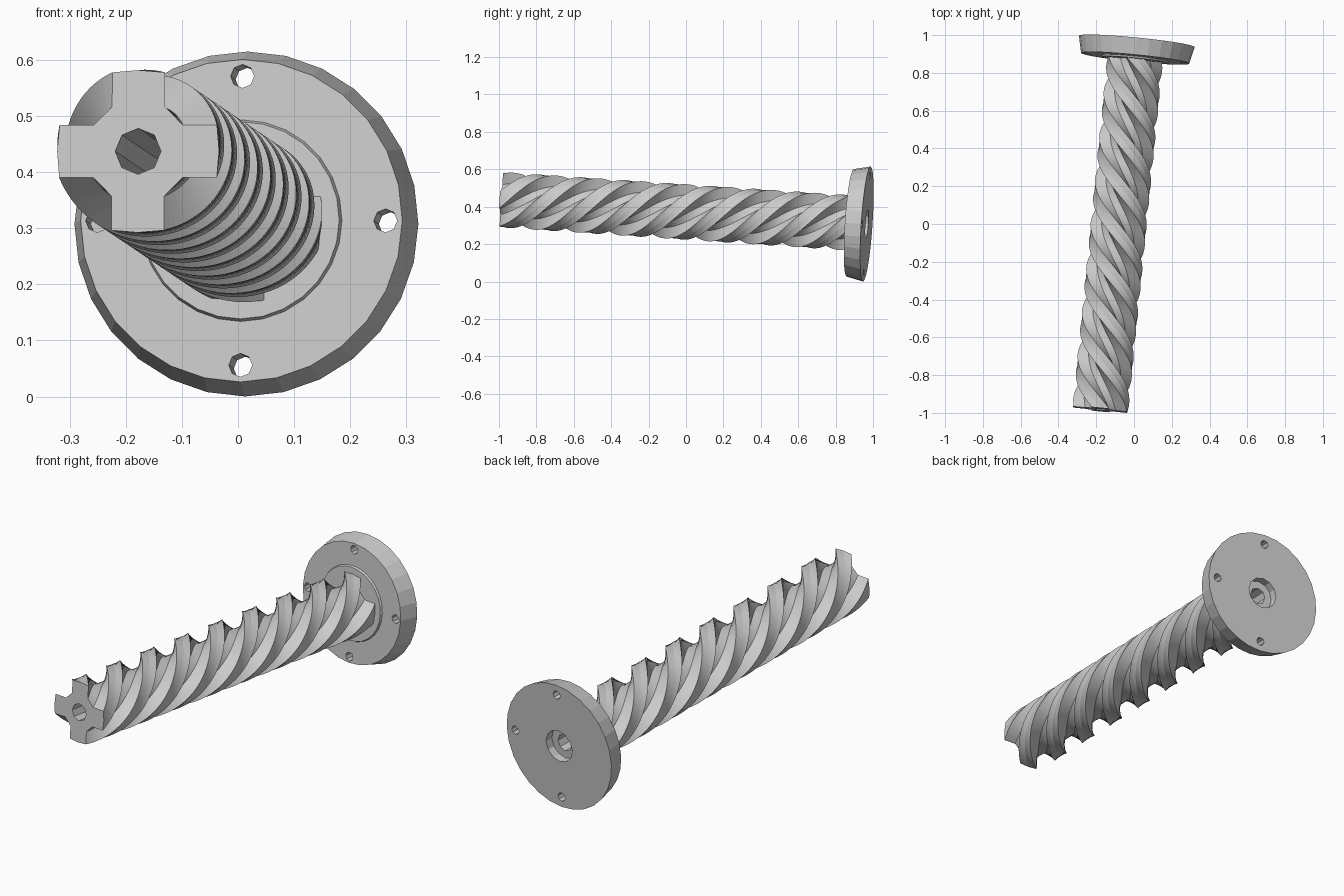
import bpy, bmesh
from math import cos, sin, pi
from mathutils import Matrix, Vector

old = bpy.data.objects.get("Cube")
if old:
    bpy.data.objects.remove(old, do_unlink=True)

# One plain grey for everything
grey = bpy.data.materials.new("plain_grey")
grey.use_nodes = True
colour = (0.6, 0.6, 0.6, 1)
grey.diffuse_color = colour
grey.node_tree.nodes["Principled BSDF"].inputs["Base Color"].default_value = colour

# The whole part lies along a slightly tilted axis, from tip to flange back
TIP = Vector((-0.178, -0.983, 0.437))
BACK = Vector((0.015, 0.967, 0.3075))
AXIS = BACK - TIP
LENGTH = AXIS.length
PLACE = Matrix.Translation(TIP) @ AXIS.to_track_quat('Y', 'Z').to_matrix().to_4x4()
FLANGE_FRONT = LENGTH - 0.095


def loft(name, rings):
    """Skin a list of point rings and cap both ends."""
    bm = bmesh.new()
    loops = [[bm.verts.new(p) for p in ring] for ring in rings]
    count = len(loops[0])
    for a, b in zip(loops, loops[1:]):
        for i in range(count):
            j = (i + 1) % count
            bm.faces.new((a[i], a[j], b[j], b[i]))
    bm.faces.new(loops[0])
    bm.faces.new(loops[-1])
    bmesh.ops.recalc_face_normals(bm, faces=bm.faces[:])
    mesh = bpy.data.meshes.new(name)
    bm.to_mesh(mesh)
    bm.free()
    mesh.materials.append(grey)
    obj = bpy.data.objects.new(name, mesh)
    obj.matrix_world = PLACE
    bpy.context.collection.objects.link(obj)
    return obj


def circle(radius, along, sides, x=0, z=0):
    turns = [pi / 2 + 2 * pi * i / sides for i in range(sides)]
    return [(x + radius * cos(t), along, z + radius * sin(t)) for t in turns]


def cut(target, radius, start, end, sides, x=0, z=0):
    """Drill a straight hole and throw the cutter away."""
    tool = loft("cutter", [circle(radius, s, sides, x, z) for s in (start, end)])
    tool.hide_render = True
    mod = target.modifiers.new("hole", 'BOOLEAN')
    mod.operation = 'DIFFERENCE'
    mod.solver = 'EXACT'
    mod.object = tool
    bpy.context.view_layer.objects.active = target
    bpy.ops.object.modifier_apply(modifier=mod.name)
    bpy.data.objects.remove(tool, do_unlink=True)


# Twisted four-armed shaft: two full turns of a cross section
arm = [(0.08, -0.047), (0.141, -0.047), (0.145, 0), (0.141, 0.047), (0.08, 0.047)]
cross = []
for quarter in range(4):
    c, s = cos(quarter * pi / 2), sin(quarter * pi / 2)
    cross += [(x * c - z * s, x * s + z * c) for x, z in arm]

STEPS = 180
rings = []
for k in range(STEPS + 1):
    t = k / STEPS
    c, s = cos(4 * pi * t), sin(4 * pi * t)
    rings.append([(x * c - z * s, t * FLANGE_FRONT, x * s + z * c) for x, z in cross])
shaft = loft("twisted_shaft", rings)
cut(shaft, 0.041, -0.1, LENGTH, 8)

# Tapered round flange with a low boss round the shaft
profile = [(0.176, LENGTH - 0.1), (0.18, LENGTH - 0.09),
           (0.288, LENGTH - 0.09), (0.308, LENGTH)]
flange = loft("flange", [circle(r, s, 28) for r, s in profile])

# Through bore, back recess and four bolt holes
cut(flange, 0.041, LENGTH - 0.2, LENGTH + 0.1, 8)
cut(flange, 0.077, LENGTH - 0.04, LENGTH + 0.1, 12)
for quarter in range(4):
    a = quarter * pi / 2
    cut(flange, 0.021, LENGTH - 0.2, LENGTH + 0.1, 8, 0.258 * cos(a), 0.258 * sin(a))
